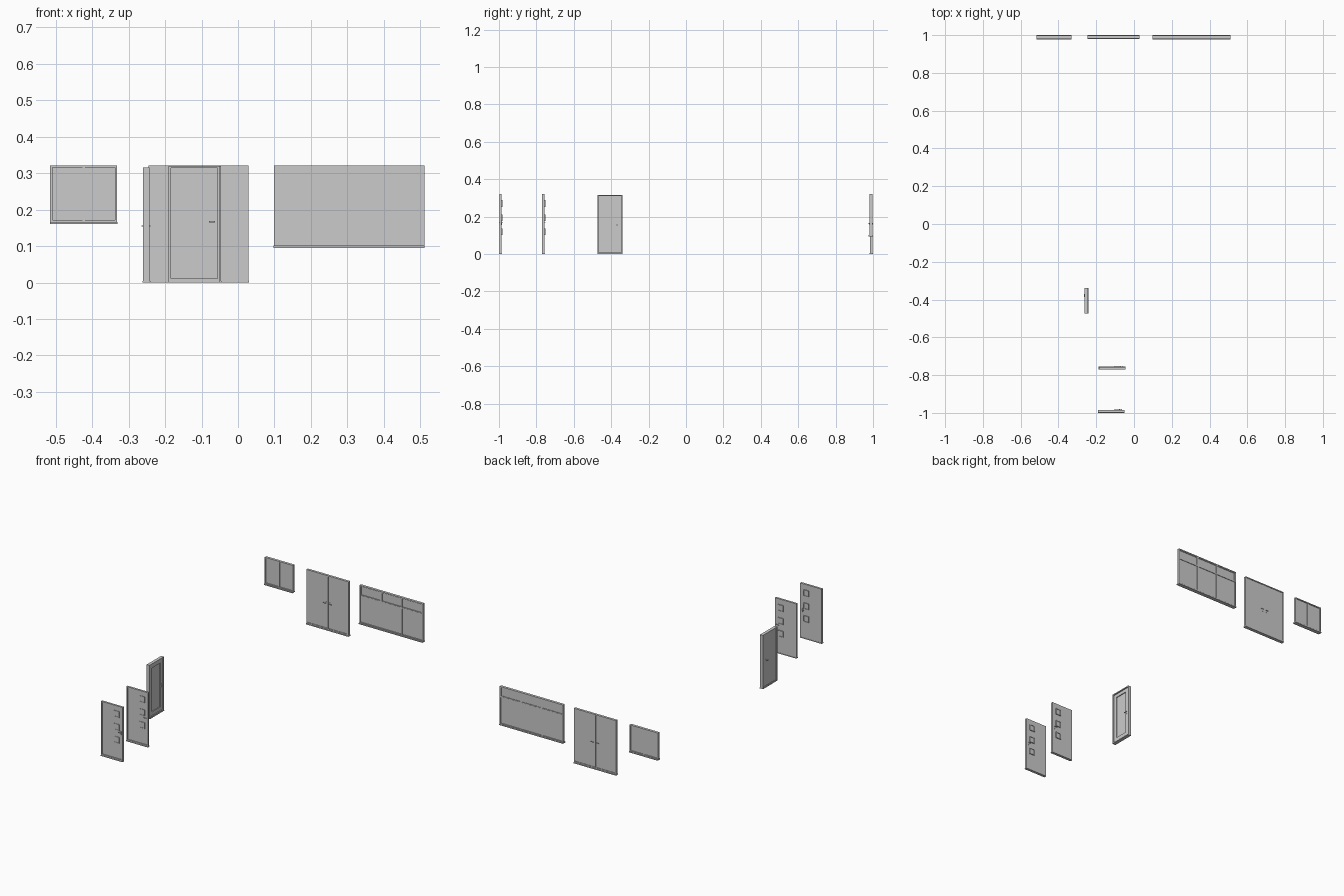
import bpy, bmesh
from mathutils import Matrix, Vector

if "Cube" in bpy.data.objects:
    bpy.data.objects.remove(bpy.data.objects["Cube"])


def build(name, boxes, place=None):
    """One object from boxes given as (x0, x1, y0, y1, z0, z1)."""
    bm = bmesh.new()
    for x0, x1, y0, y1, z0, z1 in boxes:
        m = Matrix.Translation(((x0 + x1) / 2, (y0 + y1) / 2, (z0 + z1) / 2))
        bmesh.ops.create_cube(bm, size=1, matrix=m @ Matrix.Diagonal((x1 - x0, y1 - y0, z1 - z0, 1)))
    if place:
        bm.transform(place)
    mesh = bpy.data.meshes.new(name)
    bm.to_mesh(mesh)
    bm.free()
    ob = bpy.data.objects.new(name, mesh)
    bpy.context.collection.objects.link(ob)
    return ob


def frame(x0, x1, y0, y1, z0, z1, w, bottom=None):
    """Four butted bars around an opening."""
    b = w if bottom is None else bottom
    return [(x0, x0 + w, y0, y1, z0, z1), (x1 - w, x1, y0, y1, z0, z1),
            (x0 + w, x1 - w, y0, y1, z1 - w, z1), (x0 + w, x1 - w, y0, y1, z0, z0 + b)]


def handle(x, z, face, d, side):
    """Lever handle: plate, stem and lever; d is outward in y, side the lever direction."""
    def box(xa, xb, ya, yb, za, zb):
        return (min(xa, xb), max(xa, xb), min(ya, yb), max(ya, yb), za, zb)
    return [box(x - .003, x + .003, face, face + d * .0015, z - .012, z + .008),
            box(x - .0015, x + .0015, face, face + d * .006, z - .0015, z + .0015),
            box(x - side * .0015, x + side * .015, face + d * .004, face + d * .0065, z - .002, z + .002)]


# Two single doors with three small square lights
for label, x0, x1, y in (("front", -.19, -.05, -.998), ("inner", -.186, -.046, -.769)):
    build(label + "_door_frame", frame(x0, x1, y, y + .012, .003, .32, .006, .008))
    build(label + "_door_leaf", [(x0 + .006, x1 - .006, y + .005, y + .012, .01, .314)])
    lights, panes = [], []
    cx = x0 + .1
    for z in (.101, .176, .252):
        lights += frame(cx - .017, cx + .017, y + .002, y + .017, z, z + .036, .003)
        panes.append((cx - .014, cx + .014, y + .004, y + .014, z + .003, z + .033))
    build(label + "_door_light_frames", lights)
    build(label + "_door_light_panes", panes)
    hx = x1 - .014
    build(label + "_door_handles", handle(hx, .167, y + .005, -1, -1) + handle(hx, .167, y + .012, 1, -1))
    build(label + "_door_threshold", [(x0 - .001, x1 + .001, y - .002, y + .014, 0, .004)])

# Side door, built facing -y and turned to face -x
side = Matrix.Translation((-.261, -.406, 0)) @ Matrix.Rotation(-1.5707963, 4, 'Z')
build("side_door_frame", frame(-.067, .067, 0, .018, .003, .315, .006), side)
build("side_door_leaf", [(-.061, .061, .003, .009, .008, .309)], side)
build("side_door_leaf_border", frame(-.059, .059, .009, .014, .01, .307, .02), side)
build("side_door_handles", handle(-.035, .155, .003, -1, 1) + handle(-.05, .155, .014, 1, 1), side)
build("side_door_threshold", [(-.067, .067, -.001, .021, 0, .004)], side)

# Double door in the back wall
build("double_door_frame", frame(-.245, .029, .983, .997, .004, .321, .006, .008))
build("double_door_leaves", [(-.239, -.109, .986, .994, .012, .315), (-.107, .023, .986, .994, .012, .315)])
build("double_door_meeting_strip", [(-.111, -.105, .984, .996, .012, .315)])
build("double_door_handles", [b for x, s in ((-.119, -1), (-.097, 1))
                              for f, d in ((.986, -1), (.994, 1)) for b in handle(x, .157, f, d, s)])
build("double_door_threshold", [(-.246, .03, .98, 1, 0, .005)])

# Small two-pane window
build("small_window_frame", frame(-.515, -.332, .982, .997, .165, .321, .006))
build("small_window_mullion", [(-.427, -.42, .983, .996, .171, .315)])
build("small_window_panes", [(-.509, -.427, .987, .992, .171, .315), (-.42, -.338, .987, .992, .171, .315)])
build("small_window_sill", [(-.516, -.331, .977, 1, .16, .166)])

# Wide window: three panes with top lights
build("wide_window_frame", frame(.099, .511, .982, .997, .1, .321, .006))
build("wide_window_mullions", [(x - .003, x + .003, .983, .996, .106, .315) for x in (.238, .374)])
panes, top_panes, rails, vents = [], [], [], []
for a, b in ((.105, .235), (.241, .371), (.377, .505)):
    panes.append((a, b, .986, .993, .106, .258))
    rails.append((a, b, .983, .996, .256, .263))
    vents += frame(a, b, .984, .995, .263, .315, .003)
    top_panes.append((a + .003, b - .003, .988, .992, .266, .312))
build("wide_window_panes", panes)
build("wide_window_transom", rails)
build("wide_window_top_light_frames", vents)
build("wide_window_top_panes", top_panes)
build("wide_window_sill", [(.098, .512, .977, 1, .095, .101)])
